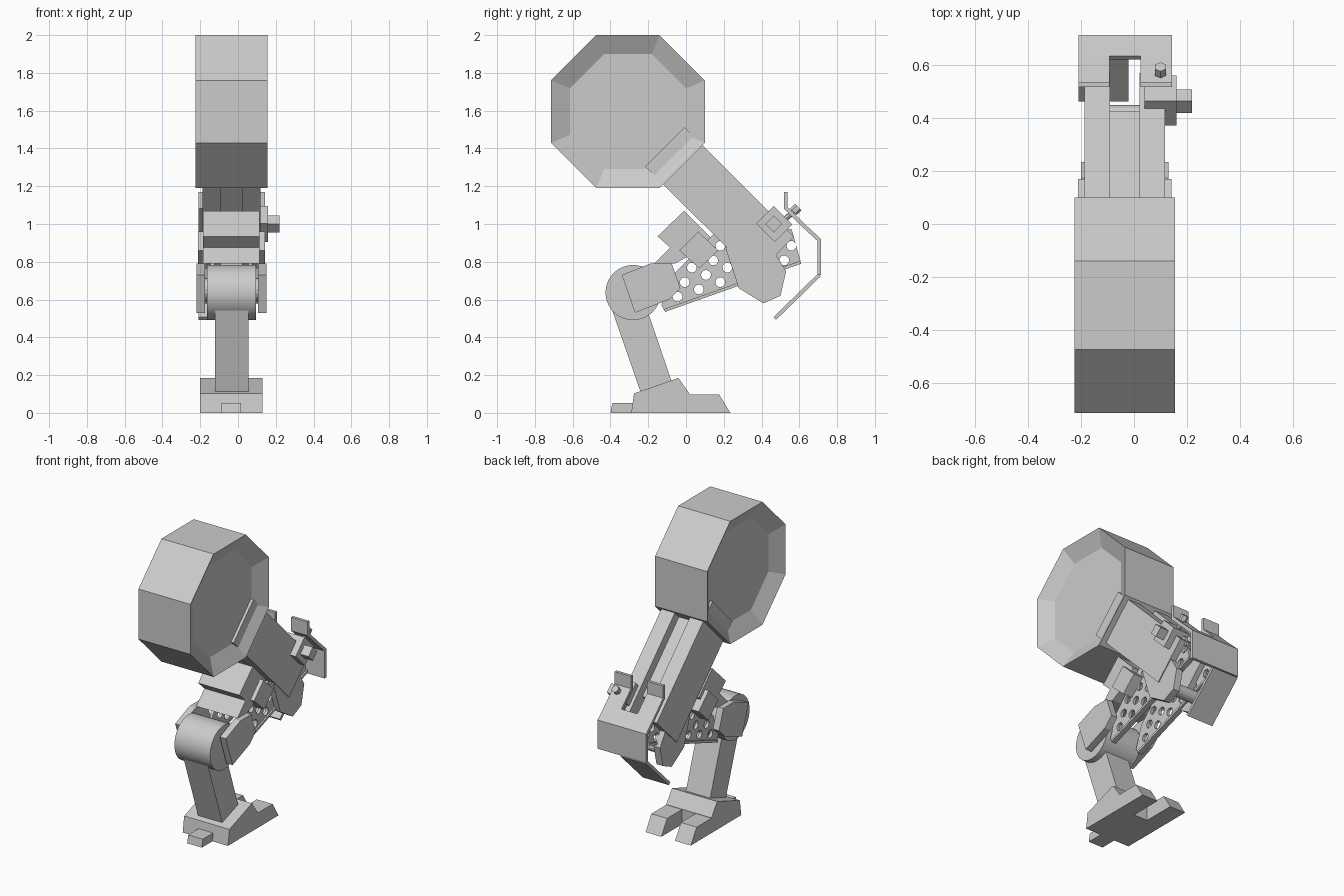
import bpy, bmesh, math
from mathutils import Matrix, Vector

if "Cube" in bpy.data.objects:
    bpy.data.objects.remove(bpy.data.objects["Cube"])

CX = -0.035  # centre plane of the leg
grey = bpy.data.materials.new("plain_grey")
grey.diffuse_color = (0.6, 0.6, 0.6, 1)
grey.use_nodes = True
grey.node_tree.nodes["Principled BSDF"].inputs["Base Color"].default_value = grey.diffuse_color


def finish(name, bm):
    bmesh.ops.recalc_face_normals(bm, faces=bm.faces[:])
    me = bpy.data.meshes.new(name)
    bm.to_mesh(me)
    bm.free()
    me.materials.append(grey)
    ob = bpy.data.objects.new(name, me)
    bpy.context.collection.objects.link(ob)
    return ob


def prism(name, pts, x0, x1, recess=None):
    """Side profile (y, z) extruded from x0 to x1, optional recessed caps."""
    bm = bmesh.new()
    a = [bm.verts.new((x0, y, z)) for y, z in pts]
    b = [bm.verts.new((x1, y, z)) for y, z in pts]
    caps = [bm.faces.new(a), bm.faces.new(b)]
    for i in range(len(pts)):
        j = (i + 1) % len(pts)
        bm.faces.new((a[i], a[j], b[j], b[i]))
    if recess:
        bmesh.ops.recalc_face_normals(bm, faces=bm.faces[:])
        bmesh.ops.inset_individual(bm, faces=caps, thickness=recess[0], use_even_offset=True)
        for f in caps:
            d = f.normal.copy() * -recess[1]
            bmesh.ops.translate(bm, verts=f.verts[:], vec=d)
    return finish(name, bm)


def pair(name, pts, x0, x1):
    """The same profile on both sides of the leg."""
    return [prism(name + "_right", pts, x0, x1),
            prism(name + "_left", pts, 2 * CX - x1, 2 * CX - x0)]


def rod(name, p, q, r, n, bm=None):
    """Cylinder from p to q."""
    own = bm is None
    bm = bm or bmesh.new()
    p, q = Vector(p), Vector(q)
    d = q - p
    m = Matrix.Translation((p + q) / 2) @ d.to_track_quat('Z', 'Y').to_matrix().to_4x4()
    bmesh.ops.create_cone(bm, cap_ends=True, segments=n, radius1=r, radius2=r,
                          depth=d.length, matrix=m)
    return finish(name, bm) if own else None


def slanted(u0, u1, v0, v1):
    """Rectangle turned 45 degrees: u = y - z along, v = y + z across."""
    return [((u + v) / 2, (v - u) / 2) for u, v in ((u0, v0), (u1, v0), (u1, v1), (u0, v1))]


def sheet(name, path, x0, x1, t=0.02):
    """Bent sheet following a side path."""
    bm = bmesh.new()
    a = [bm.verts.new((x0, y, z)) for y, z in path]
    b = [bm.verts.new((x1, y, z)) for y, z in path]
    for i in range(len(path) - 1):
        bm.faces.new((a[i], a[i + 1], b[i + 1], b[i]))
    ob = finish(name, bm)
    s = ob.modifiers.new("thickness", 'SOLIDIFY')
    s.thickness, s.offset, s.use_even_offset = t, 0, True


# hip housing
prism("hip_housing", [(-0.475, 2), (-0.14, 2), (0.1, 1.76), (0.1, 1.43), (-0.14, 1.19),
                      (-0.475, 1.19), (-0.715, 1.43), (-0.715, 1.76)],
      -0.225, 0.155, (0.1, 0.055))

# thigh: two beams and a recessed centre web
pair("thigh_beam", slanted(-1.52, -0.36, 1.09, 1.505), 0.02, 0.118)
prism("thigh_web", slanted(-1.45, -0.57, 1.12, 1.42), -0.092, 0.022)

# knee cheeks below the thigh and their axle
pair("knee_cheek", [(0.21, 0.87), (0.28, 0.66), (0.41, 0.58), (0.5, 0.62),
                    (0.53, 0.75), (0.45, 0.88), (0.3, 0.95)], 0.065, 0.112)
rod("knee_axle", (-0.17, 0.41, 0.69), (0.1, 0.41, 0.69), 0.04, 16)

# perforated side plates of the lower link
plates = pair("link_plate", [(-0.13, 0.57), (-0.11, 0.535), (0.61, 0.79), (0.56, 0.97),
                             (0.45, 1.0), (0.16, 0.96), (0.0, 0.8), (-0.08, 0.72)],
              0.055, 0.075)
bm = bmesh.new()
for row, cols in enumerate((range(6), range(6), range(5), range(1, 3))):
    for c in cols:
        y, z = -0.045 + 0.113 * c + 0.038 * row, 0.615 + 0.0385 * c + 0.077 * row
        rod("", (-0.4, y, z), (0.4, y, z), 0.026, 14, bm)
cutter = finish("hole_cutter", bm)
cutter.hide_render = True
cutter.display_type = 'WIRE'
for ob in plates:
    m = ob.modifiers.new("holes", 'BOOLEAN')
    m.object, m.operation, m.solver = cutter, 'DIFFERENCE', 'EXACT'
pair("link_rim", [(-0.11, 0.535), (0.61, 0.79), (0.605, 0.805), (-0.115, 0.55)], 0.05, 0.085)

# stepped cover and square side blocks on the link
prism("link_cover", [(-0.01, 1.07), (-0.15, 0.935), (-0.085, 0.875), (-0.17, 0.79),
                     (-0.06, 0.79), (0.07, 0.86), (0.13, 0.93)], -0.185, 0.115)
pair("link_side_block", [(0.065, 0.96), (-0.035, 0.86), (0.07, 0.765), (0.17, 0.86)],
     0.075, 0.142)

# ankle drum with side arms
drum = rod("ankle_drum", (-0.165, -0.28, 0.637), (0.095, -0.28, 0.637), 0.146, 40)
for f in drum.data.polygons:
    f.use_smooth = len(f.vertices) == 4
for e in drum.data.edges:
    k = [drum.data.vertices[i].co.x for i in e.vertices]
    e.use_edge_sharp = abs(k[0] - k[1]) < 0.01
pair("ankle_arm", [(-0.34, 0.73), (-0.19, 0.79), (-0.075, 0.79), (-0.03, 0.66),
                   (-0.09, 0.6), (-0.27, 0.53)], 0.105, 0.15)
rod("ankle_pin", (-0.18, -0.22, 0.655), (0.11, -0.22, 0.655), 0.06, 16)

# shin
prism("shin", [(-0.4, 0.57), (-0.23, 0.08), (-0.06, 0.12), (-0.2, 0.53), (-0.28, 0.63)],
      -0.122, 0.055)

# foot with one front toe and two rear toes
prism("foot", [(-0.29, 0), (-0.275, 0.103), (-0.04, 0.185), (0.02, 0.1), (0.02, 0)],
      -0.2, 0.13)
prism("front_toe", [(-0.4, 0), (-0.39, 0.052), (-0.27, 0.052), (-0.27, 0)], -0.09, 0.017)
pair("rear_toe", [(0.01, 0), (0.01, 0.098), (0.175, 0.098), (0.235, 0)], 0.015, 0.13)

# bent guard behind the knee
top, bend, low = (0.63, 0.985), (0.706, 0.915), (0.706, 0.73)
for side, x0, x1 in (("left", -0.21, -0.092), ("right", 0.025, 0.143)):
    sheet("guard_tab_" + side, [(0.528, 1.17), (0.528, 1.085), top], x0, x1)
sheet("guard_back", [top, bend, low], -0.21, 0.143)
sheet("guard_flap", [low, (0.47, 0.5)], -0.21, -0.02)

# square lug with axle stub, and small bolt
prism("lug", slanted(-0.63, -0.435, 1.375, 1.56), 0.04, 0.16)
prism("lug_stub", slanted(-0.58, -0.49, 1.42, 1.51), 0.12, 0.22)
rod("bolt", (0.1, 0.53, 1.03), (0.1, 0.58, 1.075), 0.014, 8)
rod("bolt_head", (0.1, 0.57, 1.065), (0.1, 0.595, 1.09), 0.024, 6)
